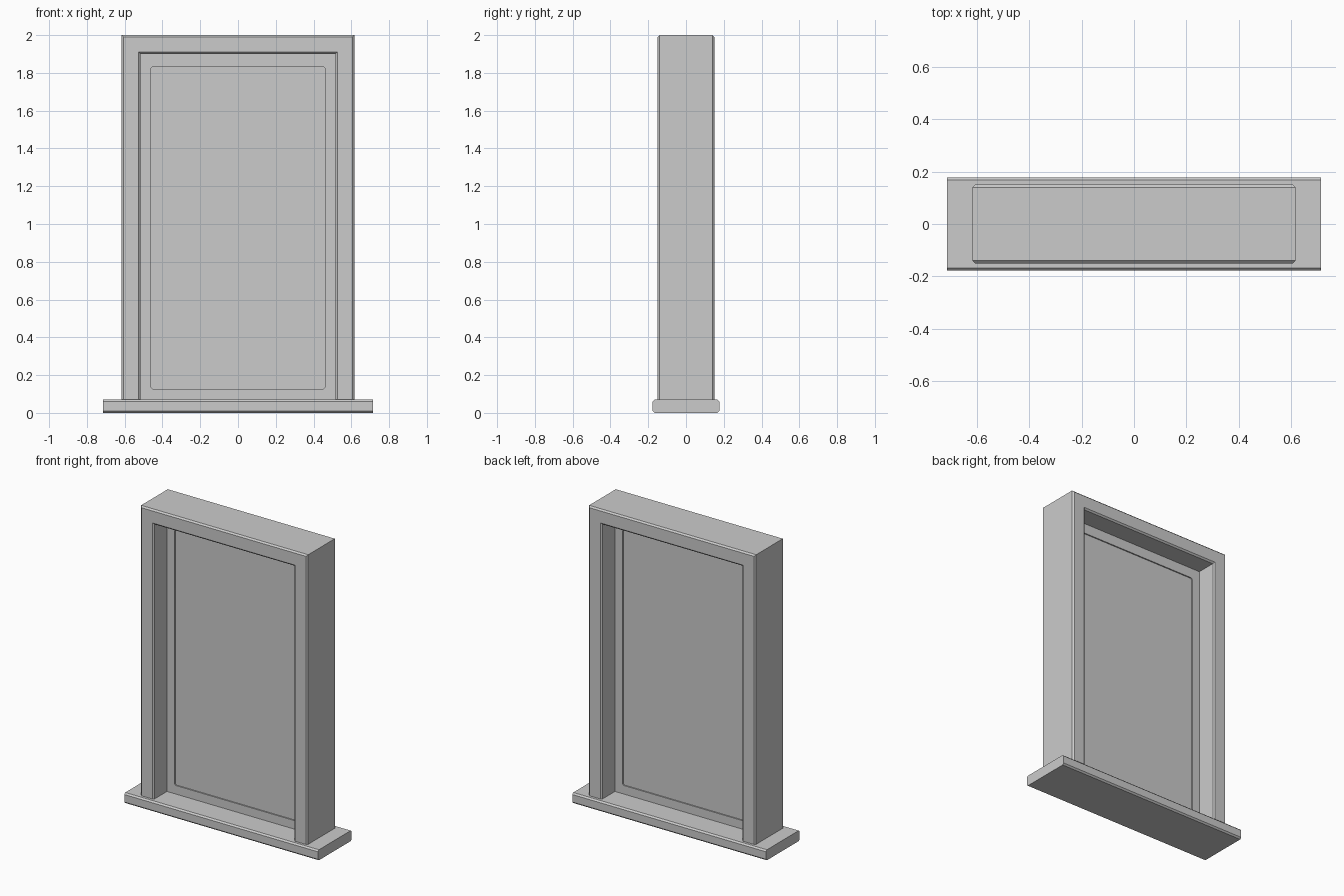
import bpy, bmesh, math

if "Cube" in bpy.data.objects:
    bpy.data.objects.remove(bpy.data.objects["Cube"])

C = 0.01                       # chamfer on long edges
SILL_TOP = 0.07
OUT_X, OUT_Z = 0.616, 2.0      # casing outer limits
IN_X, IN_Z = 0.516, 1.9        # casing opening
DEPTH = 0.15                   # casing half depth


def finish(name, bm):
    bmesh.ops.recalc_face_normals(bm, faces=bm.faces)
    mesh = bpy.data.meshes.new(name)
    bm.to_mesh(mesh)
    bm.free()
    obj = bpy.data.objects.new(name, mesh)
    bpy.context.collection.objects.link(obj)
    return obj


def loft(name, rings):
    """Skin a row of matching closed rings and cap both ends."""
    bm = bmesh.new()
    rows = [[bm.verts.new(p) for p in ring] for ring in rings]
    n = len(rows[0])
    for a, b in zip(rows, rows[1:]):
        for i in range(n):
            j = (i + 1) % n
            bm.faces.new((a[i], a[j], b[j], b[i]))
    bm.faces.new(rows[0])
    bm.faces.new(rows[-1])
    return finish(name, bm)


def chamfered(a0, a1, b0, b1):
    """Rectangle with cut corners, as (a, b) pairs."""
    return [(a0 + C, b0), (a1 - C, b0), (a1, b0 + C), (a1, b1 - C),
            (a1 - C, b1), (a0 + C, b1), (a0, b1 - C), (a0, b0 + C)]


def rounded_rect(x, z0, z1, r, steps=4):
    pts = []
    for k, (cx, cz) in enumerate([(x - r, z1 - r), (r - x, z1 - r),
                                  (r - x, z0 + r), (x - r, z0 + r)]):
        for s in range(steps + 1):
            t = math.pi / 2 * (k + s / steps)
            pts.append((cx + r * math.cos(t), cz + r * math.sin(t)))
    return pts


# Sill: chamfered bar along x
profile = chamfered(-0.177, 0.177, 0, SILL_TOP)
loft("sill", [[(x, y, z) for y, z in profile] for x in (-0.714, 0.714)])

# Casing: chamfered profile swept up, across and down with mitred corners
section = chamfered(0, OUT_X - IN_X, -DEPTH, DEPTH)
path = [(-1, False), (-1, True), (1, True), (1, False)]
loft("casing", [[(side * (OUT_X - a), y, OUT_Z - a if top else SILL_TOP)
                 for a, y in section] for side, top in path])

# Sash: thin frame with a softly rounded opening
curve = bpy.data.curves.new("sash", 'CURVE')
curve.dimensions = '2D'
curve.fill_mode = 'BOTH'
curve.extrude = 0.011
outer = [(IN_X, SILL_TOP), (IN_X, IN_Z), (-IN_X, IN_Z), (-IN_X, SILL_TOP)]
for pts in (outer, rounded_rect(0.46, 0.127, 1.833, 0.012)):
    spline = curve.splines.new('POLY')
    spline.points.add(len(pts) - 1)
    for p, (x, z) in zip(spline.points, pts):
        p.co = (x, z, 0, 1)
    spline.use_cyclic_u = True
sash = bpy.data.objects.new("sash", curve)
sash.rotation_euler.x = math.pi / 2
bpy.context.collection.objects.link(sash)
bpy.context.view_layer.objects.active = sash
sash.select_set(True)
bpy.ops.object.convert(target='MESH')

# Pane: slim sheet set just behind the sash faces
bm = bmesh.new()
bmesh.ops.create_cube(bm, size=1)
bmesh.ops.scale(bm, vec=(0.94, 0.006, 1.726), verts=bm.verts)
bmesh.ops.translate(bm, vec=(0, 0, 0.98), verts=bm.verts)
finish("pane", bm)
